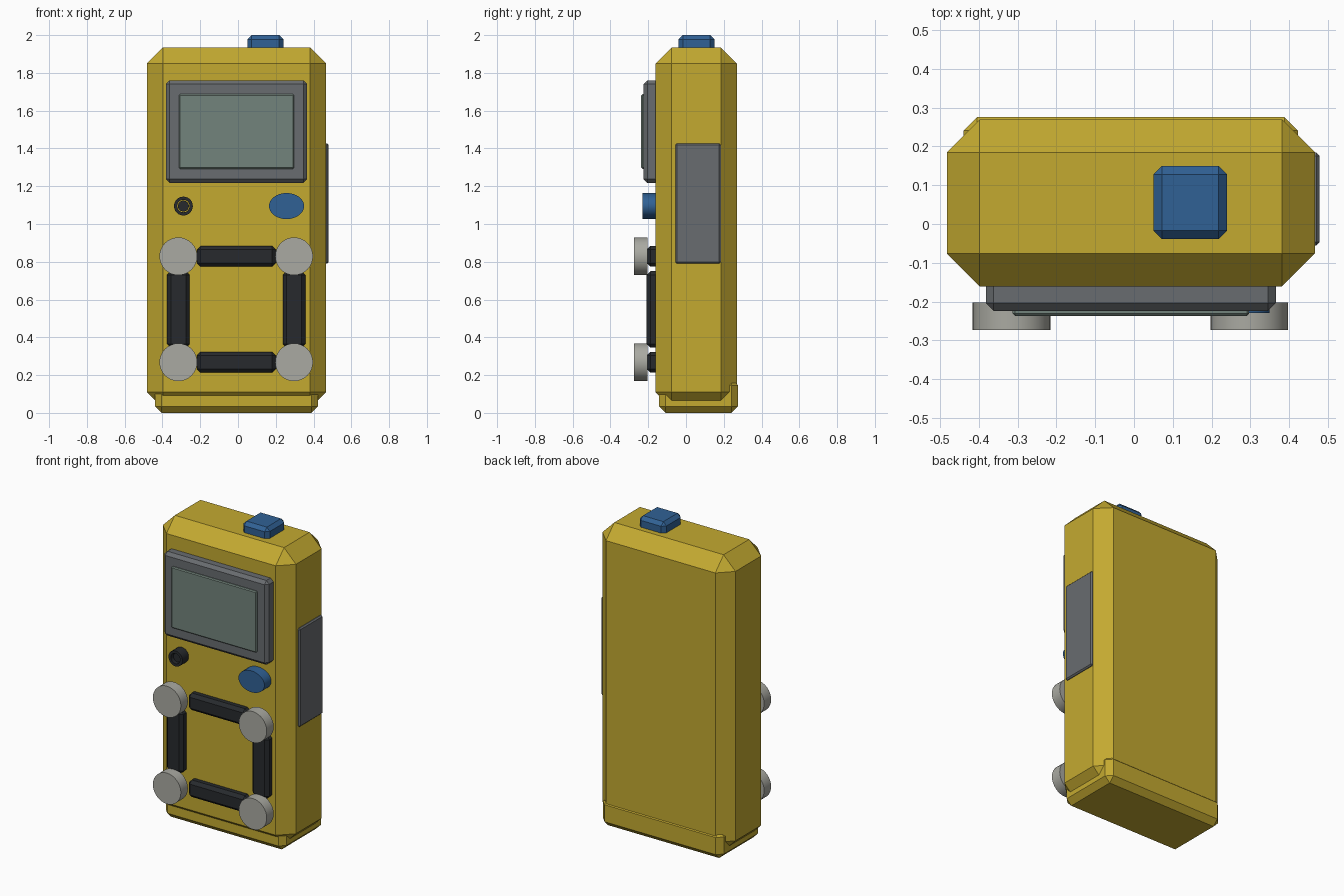
import bpy, bmesh
from math import cos, sin, pi

if "Cube" in bpy.data.objects:
    bpy.data.objects.remove(bpy.data.objects["Cube"])


def material(name, rgb):
    m = bpy.data.materials.new(name)
    m.diffuse_color = (*rgb, 1)
    m.use_nodes = True
    m.node_tree.nodes["Principled BSDF"].inputs["Base Color"].default_value = m.diffuse_color
    return m


YELLOW = material("yellow_plastic", (0.55, 0.40, 0.03))
BLUE = material("blue_plastic", (0.03, 0.12, 0.30))
GREY = material("grey_plastic", (0.14, 0.15, 0.16))
GLASS = material("screen_glass", (0.17, 0.23, 0.20))
BLACK = material("black_rubber", (0.02, 0.023, 0.026))
PALE = material("pale_plastic", (0.40, 0.40, 0.36))


def finish(name, bm, mat):
    bmesh.ops.recalc_face_normals(bm, faces=bm.faces)
    mesh = bpy.data.meshes.new(name)
    bm.to_mesh(mesh)
    bm.free()
    mesh.materials.append(mat)
    ob = bpy.data.objects.new(name, mesh)
    bpy.context.collection.objects.link(ob)
    return ob


def box(name, xr, yr, zr, bevel, mat):
    """Chamfered box given by its x, y and z ranges."""
    bm = bmesh.new()
    bmesh.ops.create_cube(bm, size=1)
    for v in bm.verts:
        v.co = [(r[0] + r[1]) / 2 + c * (r[1] - r[0]) for c, r in zip(v.co, (xr, yr, zr))]
    bmesh.ops.bevel(bm, geom=bm.edges[:], offset=bevel, segments=1,
                    affect='EDGES', profile=0.5)
    return finish(name, bm, mat)


def disc(name, x, z, rx, rz, y0, y1, mat, sides=32):
    """Round or oval plug facing the front, from y0 (front) to y1 (back)."""
    bm = bmesh.new()
    rings = [[bm.verts.new((x + rx * cos(2 * pi * i / sides), y, z + rz * sin(2 * pi * i / sides)))
              for i in range(sides)] for y in (y0, y1)]
    for r in rings:
        bm.faces.new(r)
    for i in range(sides):
        j = (i + 1) % sides
        bm.faces.new((rings[0][i], rings[0][j], rings[1][j], rings[1][i]))
    return finish(name, bm, mat)


def tube(name, x, z, r_out, r_in, y0, y1, mat, sides=24):
    """Hollow collar facing the front."""
    bm = bmesh.new()
    rings = [[bm.verts.new((x + r * cos(2 * pi * i / sides), y, z + r * sin(2 * pi * i / sides)))
              for i in range(sides)]
             for r, y in ((r_out, y1), (r_out, y0), (r_in, y0), (r_in, y1))]
    for k in range(4):
        a, b = rings[k], rings[(k + 1) % 4]
        for i in range(sides):
            j = (i + 1) % sides
            bm.faces.new((a[i], a[j], b[j], b[i]))
    return finish(name, bm, mat)


# Main housing and the end cap that pokes out below it
box("housing", (-0.483, 0.467), (-0.161, 0.270), (0.025, 1.934), 0.085, YELLOW)
box("base_cap", (-0.440, 0.423), (-0.143, 0.276), (0.0, 0.18), 0.035, YELLOW)

# Display
box("screen_frame", (-0.382, 0.366), (-0.224, -0.12), (1.217, 1.761), 0.02, GREY)
box("screen", (-0.313, 0.297), (-0.237, -0.19), (1.292, 1.687), 0.006, GLASS)

# Top button and side panel
box("top_button", (0.05, 0.24), (-0.039, 0.15), (1.88, 2.0), 0.022, BLUE)
box("side_panel", (0.43, 0.479), (-0.055, 0.184), (0.79, 1.427), 0.008, GREY)

# Oval button and round socket
disc("oval_button", 0.257, 1.095, 0.093, 0.069, -0.230, -0.14, BLUE)
tube("socket_collar", -0.289, 1.095, 0.05, 0.033, -0.225, -0.14, BLACK)
disc("socket_core", -0.289, 1.095, 0.029, 0.029, -0.205, -0.14, BLACK, 24)

# Square of rubber bars with a pale round key at each corner
for side, z in (("upper", 0.829), ("lower", 0.268)):
    box(side + "_bar", (-0.218, 0.201), (-0.209, -0.13), (z - 0.055, z + 0.055), 0.02, BLACK)
    for hand, x in (("left", -0.316), ("right", 0.297)):
        disc(f"{side}_{hand}_key", x, z, 0.1, 0.1, -0.274, -0.203, PALE)
for hand, x in (("left", -0.316), ("right", 0.297)):
    box(hand + "_bar", (x - 0.06, x + 0.06), (-0.209, -0.13), (0.345, 0.75), 0.02, BLACK)

# Round parts: smooth sides, crisp rims
bpy.ops.object.select_all(action='DESELECT')
for ob in bpy.data.objects:
    if ob.name.endswith(("_key", "oval_button", "collar", "core")):
        ob.select_set(True)
        bpy.context.view_layer.objects.active = ob
bpy.ops.object.shade_smooth_by_angle(angle=0.6)
